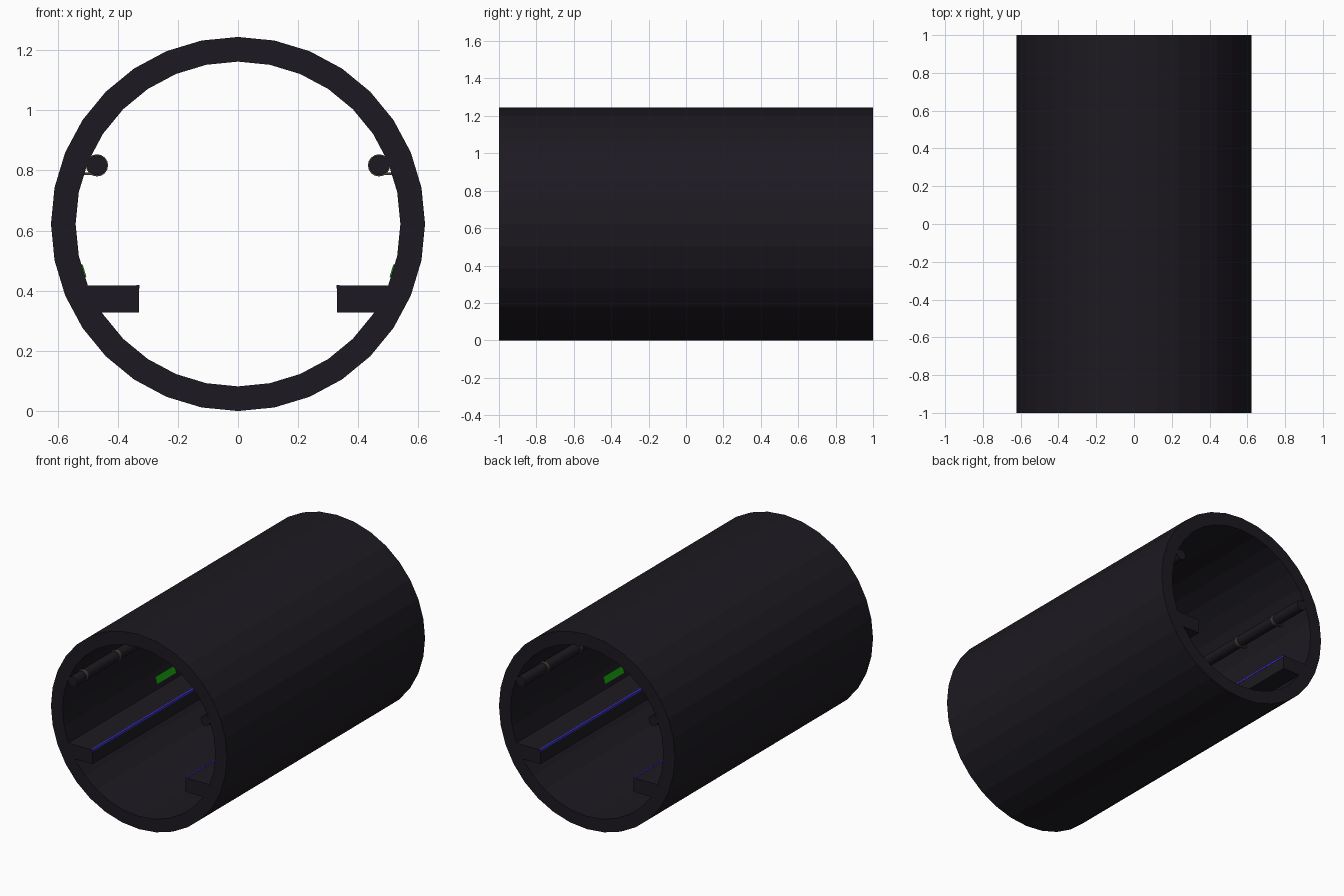
import bpy, bmesh, math
from mathutils import Matrix, Vector

if "Cube" in bpy.data.objects:
    bpy.data.objects.remove(bpy.data.objects["Cube"])

CZ, R_OUT, R_IN, SIDES = 0.622, 0.622, 0.54, 32


def material(name, rgb):
    m = bpy.data.materials.new(name)
    m.diffuse_color = (*rgb, 1)
    m.use_nodes = True
    m.node_tree.nodes["Principled BSDF"].inputs["Base Color"].default_value = m.diffuse_color
    return m


DARK = material("dark_concrete", (0.012, 0.010, 0.015))
METAL = material("bracket_metal", (0.06, 0.05, 0.04))
BLUE = material("blue_light", (0.04, 0.03, 0.65))
GREEN = material("green_light", (0.01, 0.35, 0.005))


def finish(name, bm, mat):
    bmesh.ops.recalc_face_normals(bm, faces=bm.faces)
    me = bpy.data.meshes.new(name)
    bm.to_mesh(me)
    bm.free()
    me.materials.append(mat)
    ob = bpy.data.objects.new(name, me)
    bpy.context.collection.objects.link(ob)
    return ob


def tube(name, x, z, r_out, r_in, y0, y1, sides, mat):
    """Hollow ring section running along y."""
    bm = bmesh.new()
    loops = []
    for r, y in ((r_out, y0), (r_out, y1), (r_in, y1), (r_in, y0)):
        loops.append([bm.verts.new((x + r * math.sin(2 * math.pi * i / sides), y,
                                    z + r * math.cos(2 * math.pi * i / sides)))
                      for i in range(sides)])
    for k in range(4):
        a, b = loops[k], loops[(k + 1) % 4]
        for i in range(sides):
            j = (i + 1) % sides
            bm.faces.new((a[i], a[j], b[j], b[i]))
    return finish(name, bm, mat)


def box(name, lo, hi, mat, tilt=0):
    lo, hi = Vector(lo), Vector(hi)
    bm = bmesh.new()
    m = (Matrix.Translation((lo + hi) / 2) @ Matrix.Rotation(tilt, 4, 'Y')
         @ Matrix.Diagonal((*(hi - lo), 1)))
    bmesh.ops.create_cube(bm, size=1, matrix=m)
    return finish(name, bm, mat)


def pipe(name, x, z, r, mat):
    bm = bmesh.new()
    m = Matrix.Translation((x, 0, z)) @ Matrix.Rotation(math.pi / 2, 4, 'X')
    bmesh.ops.create_cone(bm, cap_ends=True, segments=16, radius1=r, radius2=r,
                          depth=2, matrix=m)
    return finish(name, bm, mat)


def mirrored(ob):
    mod = ob.modifiers.new("mirror", 'MIRROR')
    mod.use_axis = (True, False, False)
    return ob


# Tunnel shell
tube("tunnel_shell", 0, CZ, R_OUT, R_IN, -1, 1, SIDES, DARK)

# Side walkways with lit inner edges
mirrored(box("walkway", (0.33, -1, 0.327), (0.52, 1, 0.417), DARK))
mirrored(box("edge_light", (0.328, -0.999, 0.407), (0.338, 0.999, 0.419), BLUE))

# Wall pipes
PX, PZ = 0.469, 0.817
mirrored(pipe("wall_pipe", PX, PZ, 0.033, DARK))

# Pipe clamps with wall tabs
for i in range(6):
    y = -0.9 + i / 3
    mirrored(tube("pipe_clamp", PX, PZ, 0.037, 0.032, y - 0.01, y + 0.01, 16, METAL))
    mirrored(box("clamp_tab", (0.48, y - 0.01, 0.785), (0.53, y + 0.01, 0.793), METAL))

# Emergency lights lying flat on the wall facet above each walkway
mid = 1.5 * 2 * math.pi / SIDES
d = R_IN * math.cos(math.pi / SIDES)
lx, lz = d * math.cos(mid), CZ - d * math.sin(mid)
mirrored(box("emergency_light", (lx - 0.004, -0.095, lz - 0.022),
             (lx + 0.004, 0.095, lz + 0.022), GREEN, tilt=mid))
